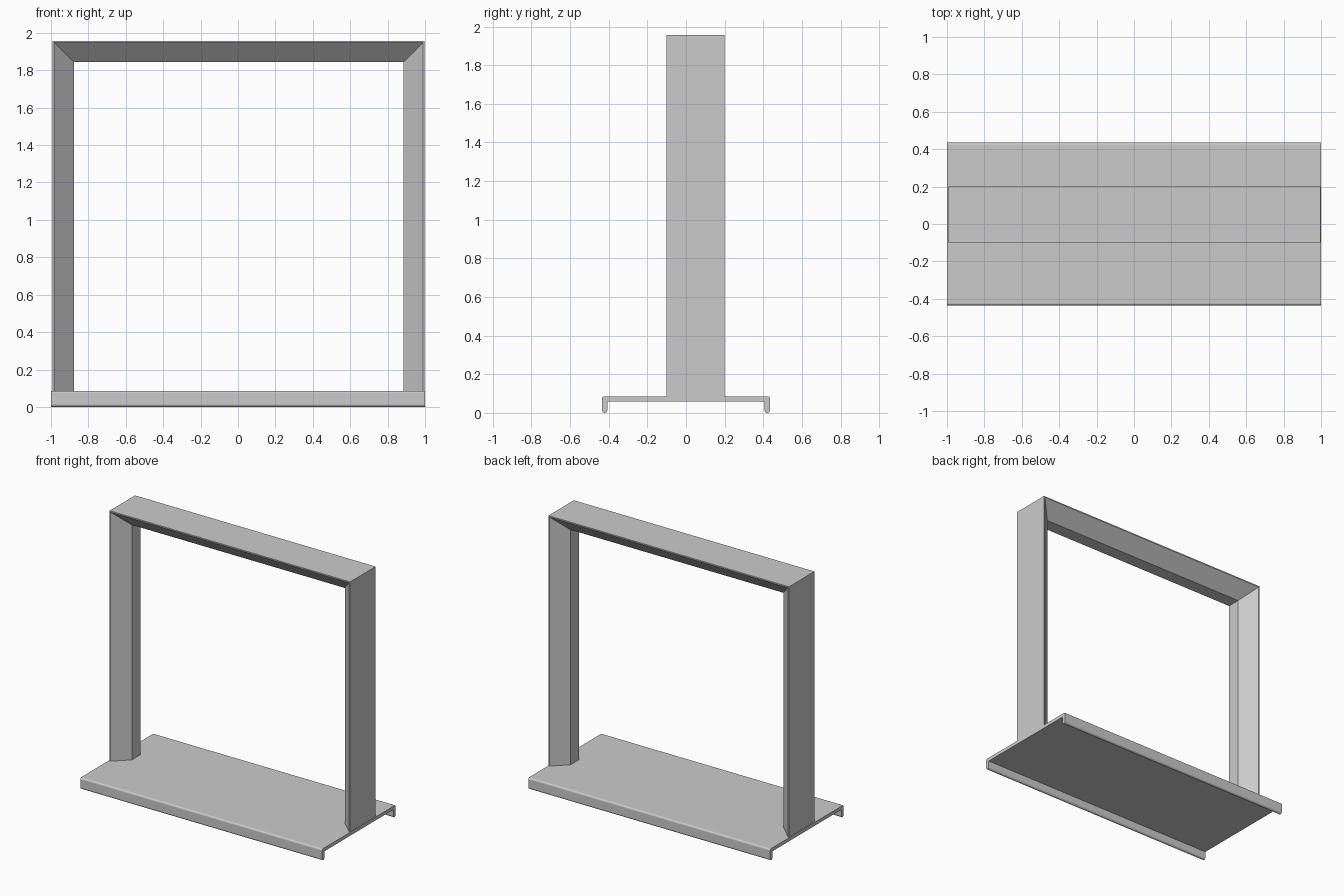
import bpy, bmesh
from math import sin, cos, radians

if "Cube" in bpy.data.objects:
    bpy.data.objects.remove(bpy.data.objects["Cube"])


def loft(name, rings):
    """Skin closed rings in order and cap both ends."""
    bm = bmesh.new()
    loops = [[bm.verts.new(p) for p in ring] for ring in rings]
    n = len(loops[0])
    for a, b in zip(loops, loops[1:]):
        for i in range(n):
            j = (i + 1) % n
            bm.faces.new((a[i], a[j], b[j], b[i]))
    bm.faces.new(loops[0])
    bm.faces.new(loops[-1])
    bmesh.ops.recalc_face_normals(bm, faces=bm.faces)
    mesh = bpy.data.meshes.new(name)
    bm.to_mesh(mesh)
    bm.free()
    obj = bpy.data.objects.new(name, mesh)
    bpy.context.collection.objects.link(obj)
    return obj


def arc(cy, cz, r, start, end, steps=4):
    return [(cy + r * cos(radians(start + (end - start) * i / steps)),
             cz + r * sin(radians(start + (end - start) * i / steps)))
            for i in range(steps + 1)]


# base plate: channel section with rounded lips, extruded along x
half_depth, top, lip, plate = 0.435, 0.086, 0.028, 0.026
half = (arc(half_depth - 0.012, top - 0.012, 0.012, 90, 0)
        + arc(half_depth - lip / 2, lip / 2, lip / 2, 0, -180, 6)
        + [(half_depth - lip, top - plate)])
section = half + [(-y, z) for y, z in reversed(half)]
loft("base_plate", [[(x, y, z) for y, z in section] for x in (-1, 1)])

# frame: chamfered section as (inward offset, y), mitred around the opening
left, right, height = -0.992, 0.998, 1.957
profile = [(0, -0.1), (0.009, -0.1), (0.114, 0.0),
           (0.114, 0.1), (0.009, 0.2), (0, 0.2)]
loft("upright_frame", [
    [(left + d, y, top) for d, y in profile],
    [(left + d, y, height - d) for d, y in profile],
    [(right - d, y, height - d) for d, y in profile],
    [(right - d, y, top) for d, y in profile],
])
